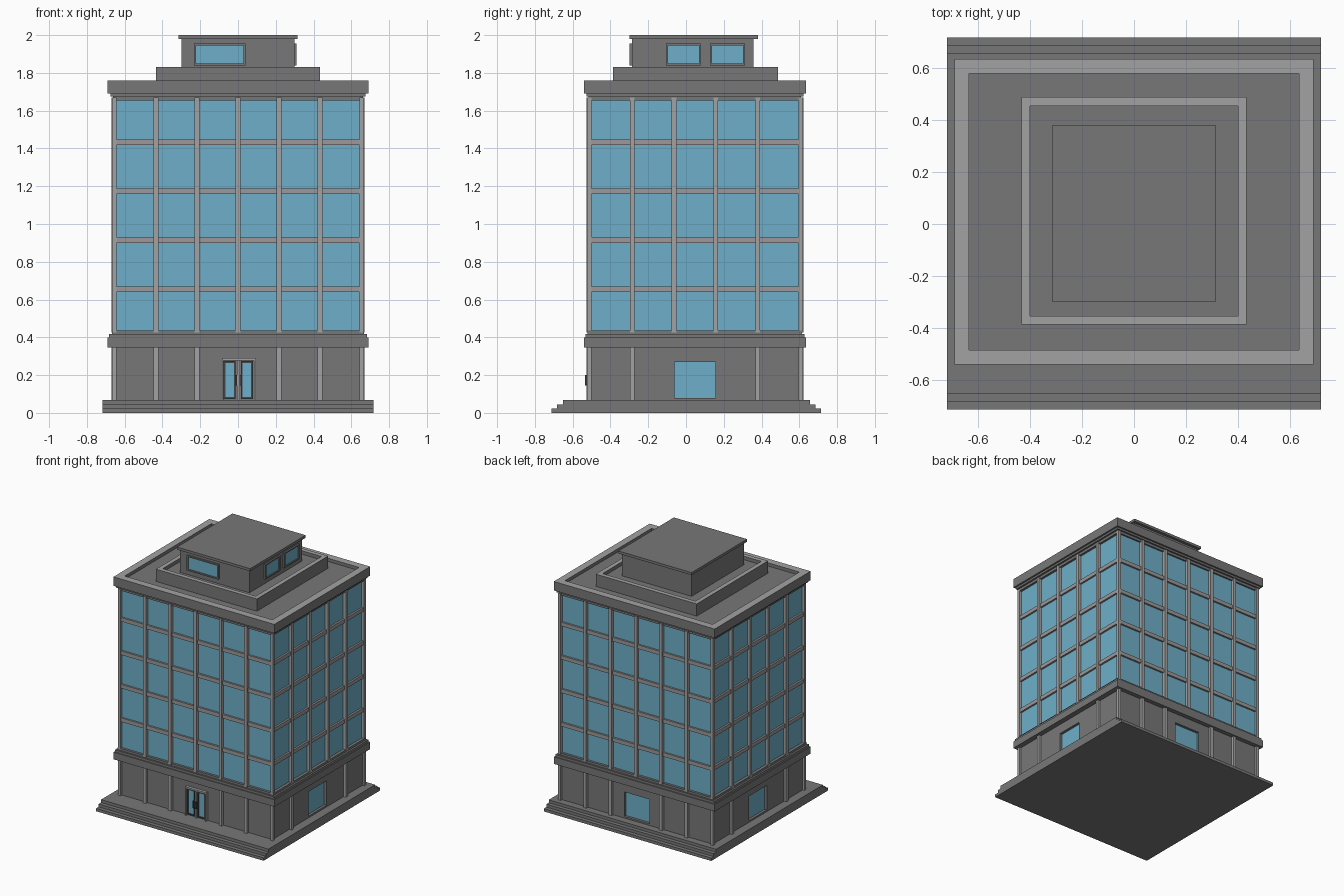
import bpy, bmesh

if "Cube" in bpy.data.objects:
    bpy.data.objects.remove(bpy.data.objects["Cube"])

def mat(name, r, g, b):
    m = bpy.data.materials.new(name)
    m.diffuse_color = (r, g, b, 1)
    m.use_nodes = True
    m.node_tree.nodes["Principled BSDF"].inputs["Base Color"].default_value = m.diffuse_color
    return m

DARK = mat("dark grey stone", 0.187, 0.187, 0.19)
LIGHT = mat("light grey stone", 0.365, 0.365, 0.37)
BAR = mat("warm grey bar", 0.34, 0.315, 0.32)
GLASS = mat("blue glass", 0.156, 0.429, 0.585)
METAL = mat("charcoal metal", 0.06, 0.06, 0.065)

CY = 0.047            # the tower sits a little behind the plinth centre


def finish(name, bm, mats):
    bmesh.ops.recalc_face_normals(bm, faces=bm.faces)
    me = bpy.data.meshes.new(name)
    bm.to_mesh(me)
    bm.free()
    for m in mats:
        me.materials.append(m)
    ob = bpy.data.objects.new(name, me)
    bpy.context.collection.objects.link(ob)
    return ob


def add_box(bm, x0, x1, y0, y1, z0, z1):
    vs = bmesh.ops.create_cube(bm, size=1)["verts"]
    for v in vs:
        v.co = (x1 if v.co.x > 0 else x0, y1 if v.co.y > 0 else y0, z1 if v.co.z > 0 else z0)


def boxes(name, m, *dims):
    bm = bmesh.new()
    for d in dims:
        add_box(bm, *d)
    return finish(name, bm, [m])


def slab(hx, hy, z0, z1, cy=CY):
    return (-hx, hx, cy - hy, cy + hy, z0, z1)


def ring(name, hx, hy, t, z0, z1, cy=CY):
    """Rectangular parapet with a light coping on its top faces."""
    bm = bmesh.new()
    loops = []
    for d, z in ((0, z0), (0, z1), (t, z1), (t, z0)):
        loops.append([bm.verts.new((sx * (hx - d), cy + sy * (hy - d), z))
                      for sx, sy in ((-1, -1), (1, -1), (1, 1), (-1, 1))])
    for k in range(4):
        a, b = loops[k], loops[(k + 1) % 4]
        for i in range(4):
            f = bm.faces.new((a[i], a[(i + 1) % 4], b[(i + 1) % 4], b[i]))
            f.material_index = 1 if k == 1 else 0
    return finish(name, bm, [DARK, LIGHT])


# Plinth: steps on front and back only
for i in range(3):
    boxes(f"plinth_step_{i + 1}", DARK,
          slab(0.718, 0.714 - 0.03 * i, 0.0225 * i, 0.0225 * (i + 1), 0.002))

# Ground floor walls with window recesses
GX, GY = 0.65, 0.553
walls = boxes("ground_floor_walls", DARK, slab(GX, GY, 0.0675, 0.345))
WZ = (0.08, 0.27)
cutter = boxes("window_cutter", DARK,
               (GX - 0.025, 0.8, -0.062, 0.156, *WZ),
               (-0.8, -GX + 0.025, -0.062, 0.156, *WZ),
               (-0.109, 0.109, CY + GY - 0.025, 0.8, *WZ))
cutter.hide_render = True
cutter.hide_viewport = True
mod = walls.modifiers.new("recesses", 'BOOLEAN')
mod.object = cutter
mod.operation = 'DIFFERENCE'
mod.solver = 'EXACT'
boxes("ground_floor_windows", GLASS,
      (GX - 0.03, GX - 0.02, -0.062, 0.156, *WZ),
      (-GX + 0.02, -GX + 0.03, -0.062, 0.156, *WZ),
      (-0.109, 0.109, CY + GY - 0.03, CY + GY - 0.02, *WZ))

# Belt course above the ground floor
boxes("belt_course", DARK, slab(0.69, 0.587, 0.345, 0.40),
      slab(0.682, 0.58, 0.40, 0.418), slab(0.668, 0.568, 0.418, 0.435))

# Glass tower
TX, TY = 0.645, 0.55
boxes("tower_glass", GLASS, slab(TX, TY, 0.435, 1.665))


def columns(name, z0, z1, ground):
    """Vertical mullions on four sides, plus thin corner posts."""
    bm = bmesh.new()
    w, out = 0.0125, 0.024
    for s in (-1, 1):
        for i in range(-2, 3):
            if ground and i == 0:
                continue
            x, y = 0.217 * i, CY + s * TY
            add_box(bm, x - w, x + w, y - out, y + out, z0, z1)
        for k in (-1.5, -0.5, 0.5, 1.5):
            if ground and abs(k) < 1:
                continue
            x, y = s * TX, CY + 0.2215 * k
            add_box(bm, x - out, x + out, y - w, y + w, z0, z1)
        for t in (-1, 1):
            x, y = s * (TX + 0.009), CY + t * (TY + 0.009)
            add_box(bm, x - 0.011, x + 0.011, y - 0.011, y + 0.011, z0, z1)
    return finish(name, bm, [LIGHT])


columns("tower_columns", 0.425, 1.67, False)
columns("ground_columns", 0.0675, 0.345, True)

# Floor bars wrapped round the tower
boxes("floor_bars", BAR, *[slab(TX + 0.014, TY + 0.014, z - 0.015, z + 0.015)
                           for z in (0.655, 0.915, 1.174, 1.433)])

# Cornice, parapet and main roof
boxes("cornice_moulding", DARK, slab(0.662, 0.562, 1.655, 1.675),
      slab(0.676, 0.574, 1.675, 1.695))
ring("main_parapet", 0.69, 0.587, 0.056, 1.69, 1.76)
boxes("main_roof", DARK, slab(0.65, 0.55, 1.69, 1.735))

# Upper tier with its own parapet
ring("upper_parapet", 0.433, 0.437, 0.034, 1.73, 1.83, 0.05)
boxes("upper_roof", DARK, slab(0.41, 0.415, 1.73, 1.803, 0.05))

# Penthouse and its flat roof
PX, PF, PB = 0.298, -0.286, 0.358
boxes("penthouse", DARK, (-PX, PX, PF, PB, 1.80, 1.98))
boxes("penthouse_roof", DARK, (-0.314, 0.314, -0.30, 0.38, 1.98, 2.0))


def window(name, axis, a0, a1, z0, z1, at, f=0.01, m=DARK, out=0.012):
    """Framed pane on the front (axis x) or right (axis y) wall."""
    sgn = -1 if axis == 'x' else 1

    def b(p, q, r, s, depth):
        lo, hi = sorted((at - sgn * 0.004, at + sgn * depth))
        return (p, q, lo, hi, r, s) if axis == 'x' else (lo, hi, p, q, r, s)
    boxes(name + "_pane", GLASS, b(a0, a1, z0, z1, 0.004))
    boxes(name + "_frame", m,
          b(a0 - f, a0, z0 - f, z1 + f, out), b(a1, a1 + f, z0 - f, z1 + f, out),
          b(a0, a1, z0 - f, z0, out), b(a0, a1, z1, z1 + f, out))


window("penthouse_front_window", 'x', -0.222, 0.03, 1.85, 1.946, PF)
window("penthouse_side_window_1", 'y', -0.095, 0.068, 1.85, 1.946, PX)
window("penthouse_side_window_2", 'y', 0.137, 0.303, 1.85, 1.946, PX)

# Entrance: surround, two glazed leaves, handles
FY = CY - GY
boxes("door_surround", LIGHT, (-0.086, -0.077, FY - 0.022, FY, 0.0675, 0.29),
      (0.086, 0.095, FY - 0.022, FY, 0.0675, 0.29),
      (-0.086, 0.095, FY - 0.022, FY, 0.277, 0.29),
      (-0.005, 0.01, FY - 0.014, FY, 0.0675, 0.277))
window("left_door", 'x', -0.067, -0.022, 0.083, 0.265, FY, 0.009, METAL, 0.01)
window("right_door", 'x', 0.024, 0.07, 0.083, 0.265, FY, 0.009, METAL, 0.01)
boxes("door_handles", METAL, (-0.016, -0.006, FY - 0.03, FY - 0.008, 0.145, 0.20),
      (0.008, 0.018, FY - 0.03, FY - 0.008, 0.145, 0.20))
